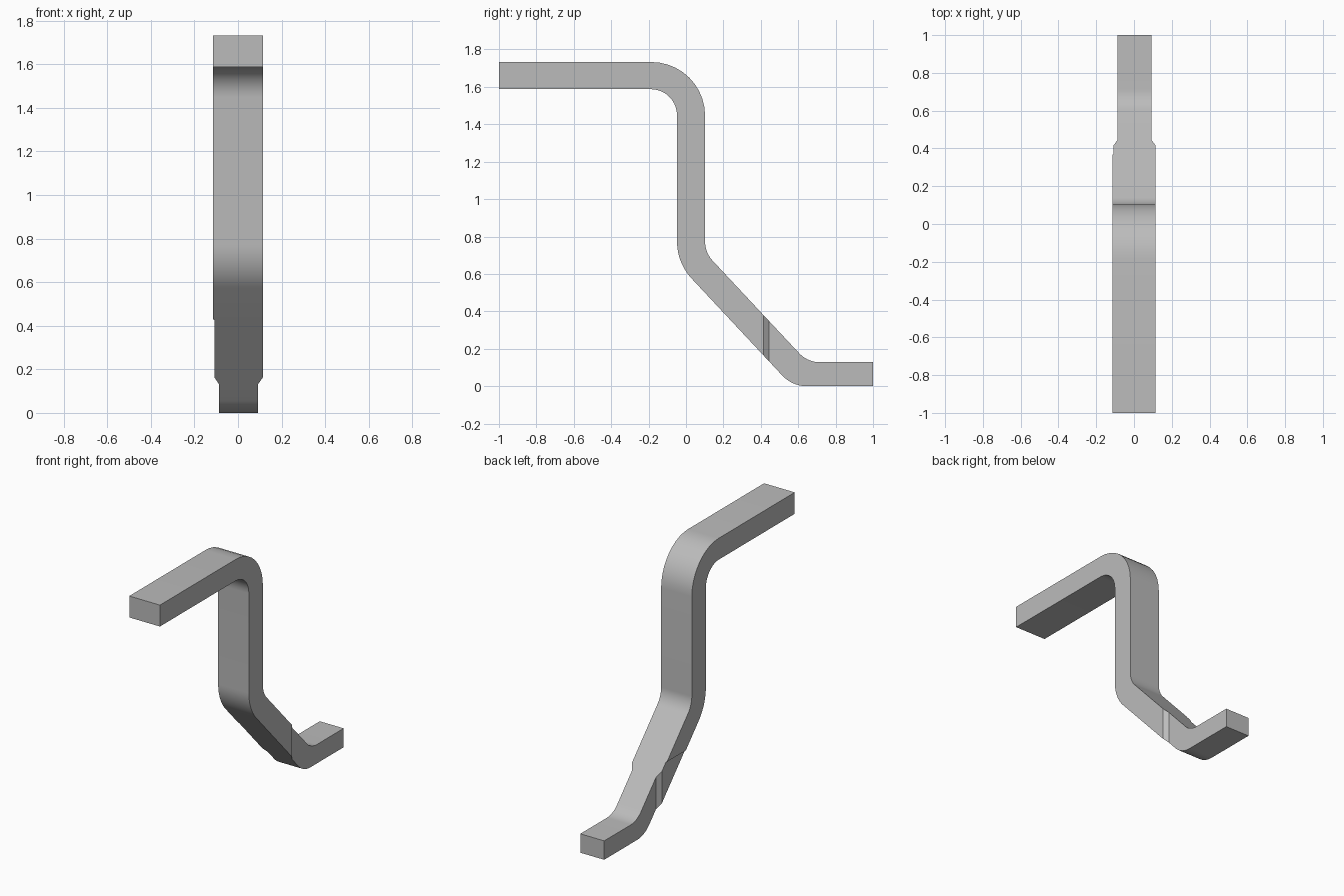
import bpy
import bmesh
import math
from mathutils import Vector

cube = bpy.data.objects.get("Cube")
if cube:
    bpy.data.objects.remove(cube)

HALF = 0.115
STEP_Z = 0.43                 # shallow relief on the -x side starts here
NECK_START, NECK_END = 0.415, 0.445


def rounded(points, segments=10):
    """Turn (y, z, radius) corners into a filleted outline."""
    outline = []
    for i, (y, z, radius) in enumerate(points):
        corner = Vector((y, z))
        if radius == 0:
            outline.append(corner)
            continue
        a = (Vector(points[i - 1][:2]) - corner).normalized()
        b = (Vector(points[(i + 1) % len(points)][:2]) - corner).normalized()
        half = a.angle(b) / 2
        centre = corner + (a + b).normalized() * radius / math.sin(half)
        start = corner + a * radius / math.tan(half) - centre
        end = corner + b * radius / math.tan(half) - centre
        sweep = math.pi - 2 * half
        for k in range(segments + 1):
            t = k / segments
            arm = start * math.sin((1 - t) * sweep) + end * math.sin(t * sweep)
            outline.append(centre + arm / math.sin(sweep))
    return outline


# Side profile: top edge from front to back, then underside back again
profile = rounded([
    (-1, 1.733, 0), (0.102, 1.733, 0.287), (0.102, 0.714, 0.15),
    (0.65, 0.128, 0.15), (1, 0.128, 0), (1, 0, 0),
    (0.568, 0, 0.18), (-0.048, 0.659, 0.29),
    (-0.048, 1.588, 0.14), (-1, 1.588, 0),
])

# Extrude the profile across the width
bm = bmesh.new()
side = bm.faces.new([bm.verts.new((-HALF, p.x, p.y)) for p in profile])
moved = bmesh.ops.extrude_face_region(bm, geom=[side])["geom"]
bmesh.ops.translate(bm, vec=(2 * HALF, 0, 0),
                    verts=[v for v in moved if isinstance(v, bmesh.types.BMVert)])
if not any(f is side for f in bm.faces):
    bm.faces.new([v for v in bm.verts if v.co.x < 0])


def cut(point, normal):
    bmesh.ops.bisect_plane(bm, geom=bm.verts[:] + bm.edges[:] + bm.faces[:],
                           plane_co=point, plane_no=normal, dist=1e-5)


# Cuts where the width changes
for y in (NECK_START, NECK_END):
    cut((0, y, 0), (0, 1, 0))
for z in (STEP_Z, STEP_Z - 0.004):
    cut((0, 0, z), (0, 0, 1))

# Narrow the foot and lower the relief on one side
for v in bm.verts:
    if v.co.y > NECK_END - 0.001:
        v.co.x = -0.087 if v.co.x < 0 else 0.092
    elif v.co.x < 0 and v.co.z < STEP_Z - 0.002:
        v.co.x = -0.109
bmesh.ops.recalc_face_normals(bm, faces=bm.faces[:])

mesh = bpy.data.meshes.new("bent_bar")
bm.to_mesh(mesh)
bm.free()
bar = bpy.data.objects.new("bent_bar", mesh)
bpy.context.collection.objects.link(bar)

# Plain grey metal
grey = bpy.data.materials.new("grey")
grey.use_nodes = True
colour = (0.5, 0.5, 0.5, 1)
grey.diffuse_color = colour
grey.node_tree.nodes["Principled BSDF"].inputs["Base Color"].default_value = colour
mesh.materials.append(grey)

# Smooth bends with crisp edges
bpy.ops.object.select_all(action="DESELECT")
bar.select_set(True)
bpy.context.view_layer.objects.active = bar
bpy.ops.object.shade_smooth_by_angle(angle=math.radians(30))
